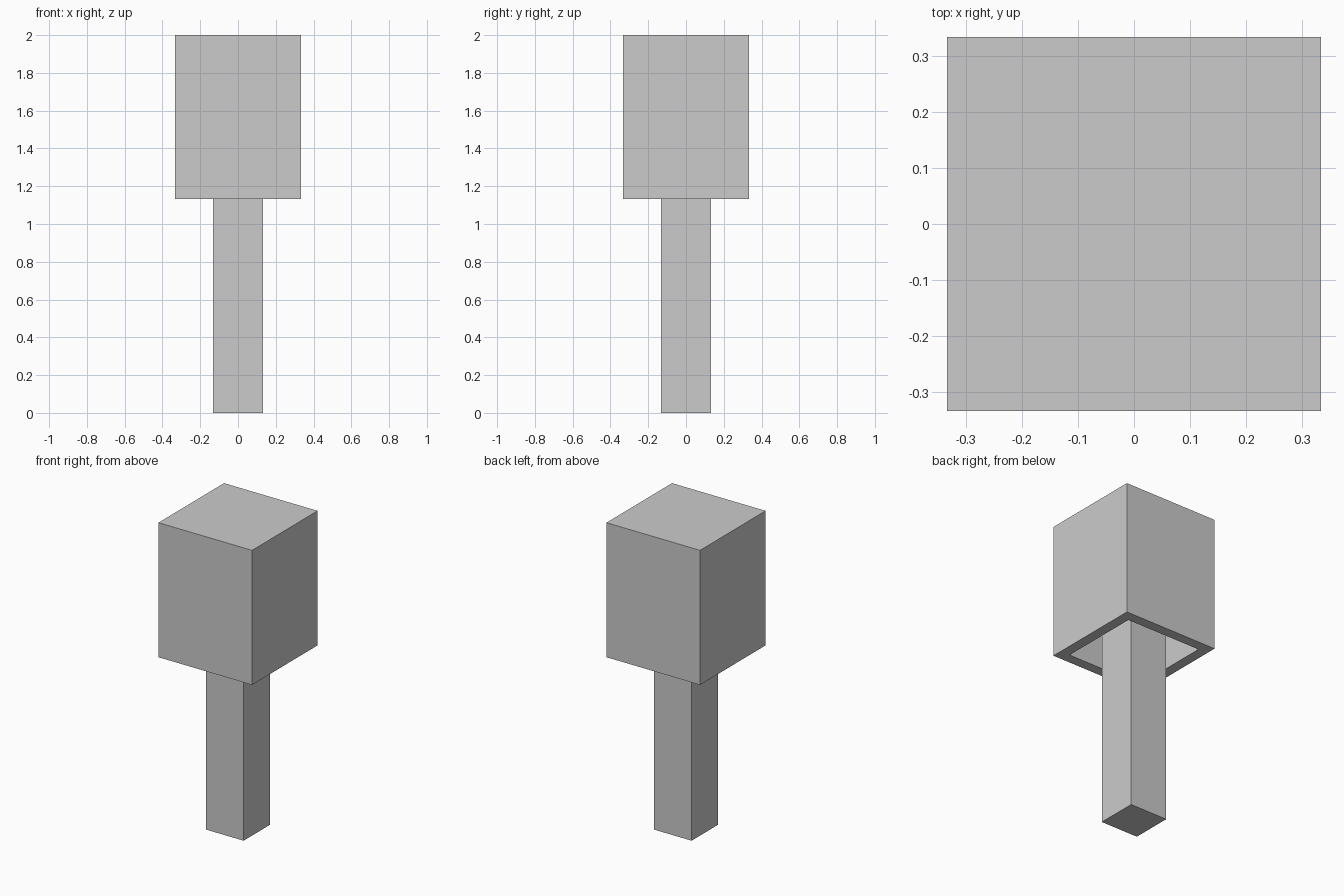
import bpy, bmesh
from mathutils import Matrix, Vector

if "Cube" in bpy.data.objects:
    bpy.data.objects.remove(bpy.data.objects["Cube"])

U = 2 / 30  # design grid unit


def box(bm, half, z0, z1):
    m = Matrix.Translation((0, 0, (z0 + z1) / 2)) @ Matrix.Diagonal((2 * half, 2 * half, z1 - z0, 1))
    bmesh.ops.create_cube(bm, size=1, matrix=m)


def finish(bm, name):
    bmesh.ops.recalc_face_normals(bm, faces=bm.faces)
    mesh = bpy.data.meshes.new(name)
    bm.to_mesh(mesh)
    bm.free()
    bpy.context.collection.objects.link(bpy.data.objects.new(name, mesh))


# Square post, running up inside the cap to its roof
bm = bmesh.new()
box(bm, 2 * U, 0, 29 * U)
finish(bm, "post")

# Cap: box hollowed from below, with one-unit walls and roof
bm = bmesh.new()
box(bm, 5 * U, 17 * U, 30 * U)
bm.normal_update()
bottom = min(bm.faces, key=lambda f: f.calc_center_median().z)
bmesh.ops.inset_region(bm, faces=[bottom], thickness=U, use_even_offset=True)
inner = bmesh.ops.extrude_discrete_faces(bm, faces=[bottom])["faces"][0]
bmesh.ops.translate(bm, vec=Vector((0, 0, 12 * U)), verts=inner.verts)
finish(bm, "hollow_cap")
